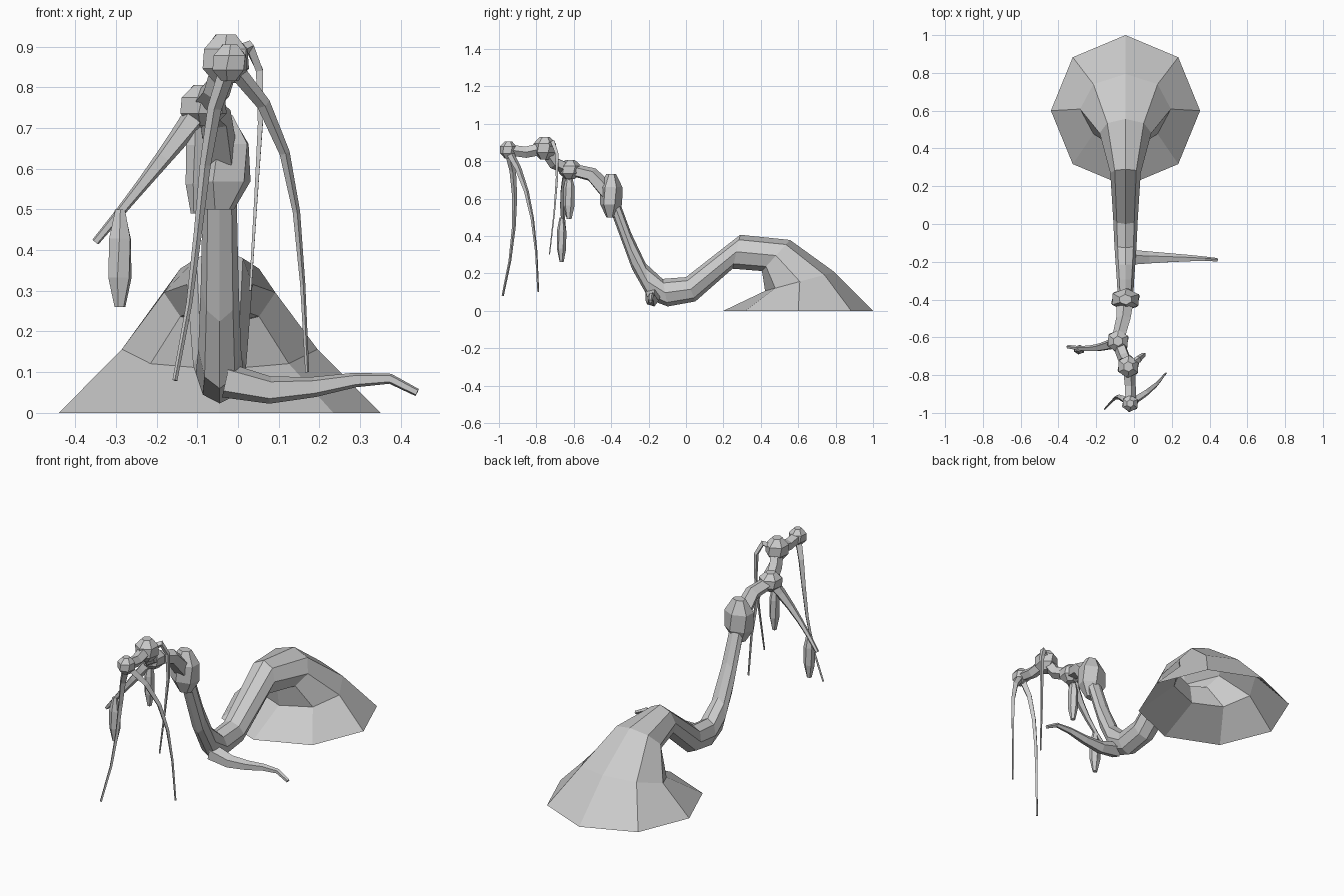
import bpy, bmesh, math
from mathutils import Vector

cube = bpy.data.objects.get("Cube")
if cube:
    bpy.data.objects.remove(cube)

bark = bpy.data.materials.new("grey_bark")
bark.use_nodes = True
grey = (0.6, 0.6, 0.6, 1)
bark.diffuse_color = grey
bark.node_tree.nodes["Principled BSDF"].inputs["Base Color"].default_value = grey


def bezier(controls, t):
    """Point on a curve with any number of control points."""
    points = [Vector(c) for c in controls]
    while len(points) > 1:
        points = [a.lerp(b, t) for a, b in zip(points, points[1:])]
    return points[0]


def loft(name, rings, open_start=False):
    """Flat-faced skin over rings of points."""
    bm = bmesh.new()
    loops = [[bm.verts.new(point) for point in ring] for ring in rings]
    for lower, upper in zip(loops, loops[1:]):
        for i in range(len(lower)):
            bm.faces.new((lower[i - 1], lower[i], upper[i], upper[i - 1]))
    if not open_start:
        bm.faces.new(loops[0])
    bm.faces.new(loops[-1])
    bmesh.ops.recalc_face_normals(bm, faces=bm.faces)
    mesh = bpy.data.meshes.new(name)
    bm.to_mesh(mesh)
    bm.free()
    mesh.materials.append(bark)
    obj = bpy.data.objects.new(name, mesh)
    bpy.context.collection.objects.link(obj)


def circle(centre, across, along, sides, turn=0.0):
    """Ring of points around a centre, spanned by two radius vectors."""
    angles = [turn + math.tau * i / sides for i in range(sides)]
    return [centre + across * math.cos(a) + along * math.sin(a) for a in angles]


def limb(name, controls, thick, thin, steps=5, sides=5):
    """Faceted tube that thins out along a curve."""
    rings = []
    points = [bezier(controls, k / steps) for k in range(steps + 1)]
    across = Vector((0, 1, 0))
    for k, point in enumerate(points):
        before, after = points[max(k - 1, 0)], points[min(k + 1, steps)]
        direction = (after - before).normalized()
        if abs(across.dot(direction)) > 0.95:
            across = Vector((1, 0, 0))
        across = (across - direction * across.dot(direction)).normalized()
        radius = thin + (thick - thin) * (1 - k / steps) ** 1.5
        side = direction.cross(across)
        rings.append(circle(point, across * radius, side * radius, sides))
    loft(name, rings)


def knot(name, centre, width, depth, height):
    """Six-sided burl with narrowed ends; sizes are half extents."""
    rings = []
    for level, spread in ((-1, 0.45), (-0.4, 1), (0.4, 1), (1, 0.45)):
        middle = centre + Vector((0, 0, height * level))
        across = Vector((width * spread, 0, 0))
        along = Vector((0, depth * spread, 0))
        rings.append(circle(middle, across, along, 6, 0.4 + level * 0.2))
    loft(name, rings)


def trunk_rings(upper, lower, half_width, steps=4):
    """Eight-sided sections between an upper and a lower side curve (y, z)."""
    rings = []
    for k in range(steps + 1):
        t = k / steps
        top, low = bezier(upper, t), bezier(lower, t)
        top = Vector((trunk_x, top.x, top.y))
        low = Vector((trunk_x, low.x, low.y))
        across = Vector((half_width(t), 0, 0))
        rings.append(circle((top + low) / 2, (top - low) / 2, across, 8))
    return rings


# Trunk: flared open foot and arch, then the dip and rising stem
trunk_x = -0.045
arch = trunk_rings(
    [(1, 0), (0.75, 0.25), (0.4, 0.7), (0, 0.18)],
    [(0.2, 0), (0.7, 0.1), (0.3, 0.45), (0.05, 0.05)],
    lambda t: 0.065 + 0.33 * (1 - t) ** 2.2)
rise = trunk_rings(
    [(0, 0.18), (-0.2, 0.1), (-0.25, 0.3), (-0.38, 0.65)],
    [(0.05, 0.05), (-0.2, 0), (-0.2, -0.05), (-0.42, 0.58)],
    lambda t: 0.065 - 0.025 * t)
loft("trunk", arch + rise[1:], open_start=True)

# Burls along the upper stem
large = Vector((trunk_x, -0.4, 0.615))
middle = Vector((-0.085, -0.62, 0.755))
upper = Vector((-0.03, -0.755, 0.87))
end = Vector((-0.02, -0.95, 0.86))
knot("large_knot", large, 0.08, 0.06, 0.115)
knot("middle_knot", middle, 0.06, 0.06, 0.05)
knot("upper_knot", upper, 0.06, 0.06, 0.06)
knot("end_knot", end, 0.045, 0.045, 0.045)

# Stem pieces between the burls
limb("lower_stem", [large, (trunk_x, -0.5, 0.77), middle], 0.05, 0.035, steps=2)
limb("middle_stem", [middle, (-0.05, -0.72, 0.77), upper], 0.035, 0.035, steps=2)
limb("upper_stem", [upper, (-0.02, -0.86, 0.83), end], 0.035, 0.03, steps=2)

# Side shoot near the ground
limb("ground_shoot", [(-0.03, -0.18, 0.08), (0.15, -0.18, 0),
                      (0.35, -0.18, 0.15), (0.44, -0.19, 0.05)], 0.045, 0.01)

# Drooping tendrils
limb("left_tendril", [end, (0.15, -0.85, 0.7), (0.15, -0.8, 0.5),
                      (0.17, -0.79, 0.1)], 0.022, 0.005, sides=4)
limb("right_tendril", [end, (-0.1, -0.9, 0.7), (-0.08, -0.9, 0.4),
                       (-0.155, -0.98, 0.08)], 0.022, 0.006, sides=4)
limb("inner_tendril", [upper, (0.1, -0.66, 1), (0.05, -0.68, 0.7),
                       (0.03, -0.73, 0.3)], 0.022, 0.004, sides=4)

# Right branch with hanging pods
limb("right_branch", [middle, (-0.2, -0.68, 0.6), (-0.35, -0.65, 0.42)],
     0.035, 0.01)
knot("outer_pod", Vector((-0.29, -0.665, 0.38)), 0.03, 0.025, 0.12)
knot("inner_pod", Vector((-0.105, -0.625, 0.61)), 0.025, 0.03, 0.12)
